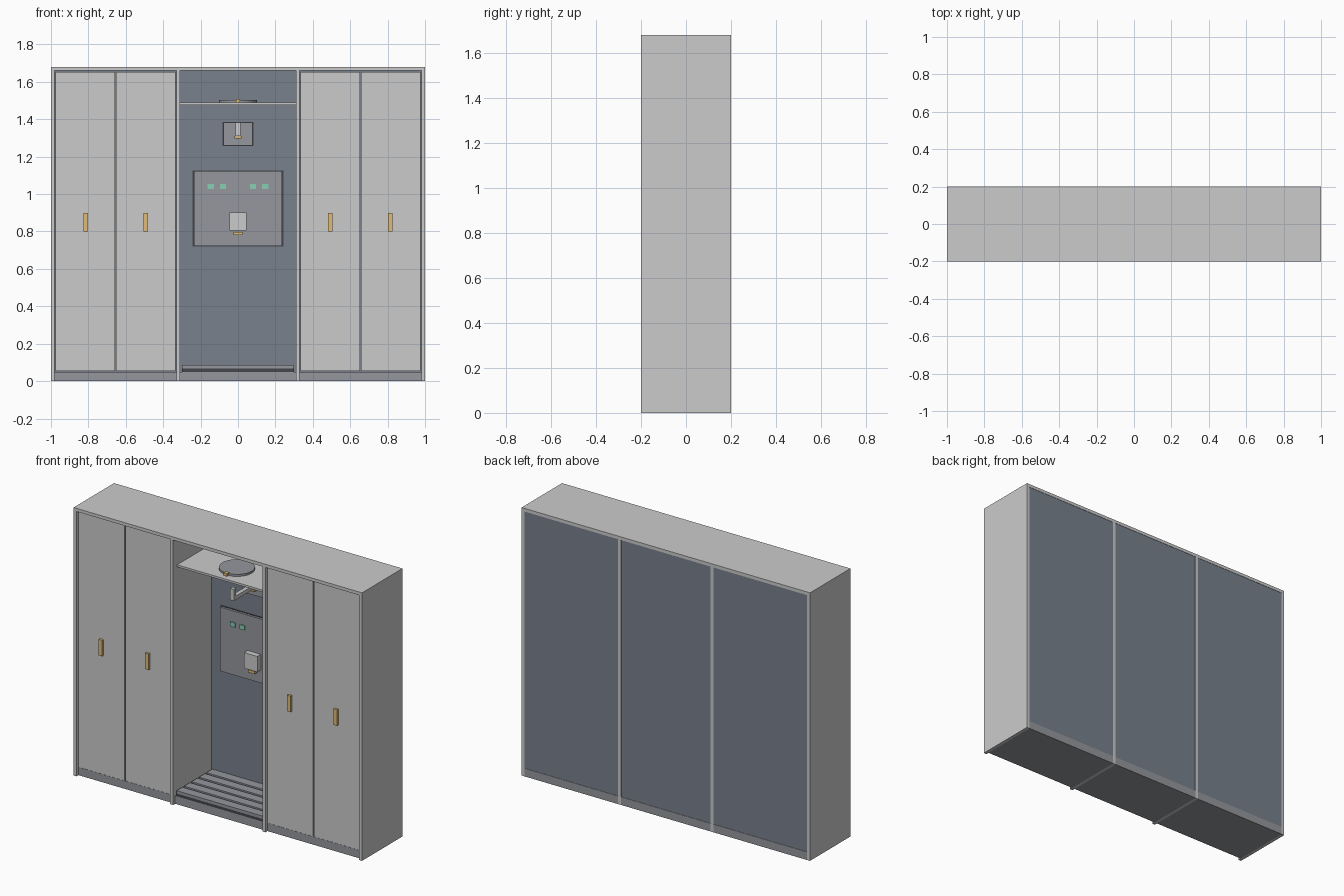
import bpy, bmesh

if "Cube" in bpy.data.objects:
    bpy.data.objects.remove(bpy.data.objects["Cube"])


def mat(name, r, g, b):
    m = bpy.data.materials.new(name)
    m.diffuse_color = (r, g, b, 1)
    m.use_nodes = True
    m.node_tree.nodes["Principled BSDF"].inputs["Base Color"].default_value = m.diffuse_color
    return m


SLATE = mat("slate", 0.19, 0.22, 0.27)
STEEL = mat("steel", 0.30, 0.31, 0.34)
DARK = mat("dark", 0.06, 0.06, 0.07)
LIGHT = mat("light", 0.75, 0.75, 0.76)
GOLD = mat("gold", 0.75, 0.50, 0.18)
GREEN = mat("green", 0.25, 0.62, 0.45)


def finish(name, bm, material):
    mesh = bpy.data.meshes.new(name)
    bm.to_mesh(mesh)
    bm.free()
    ob = bpy.data.objects.new(name, mesh)
    bpy.context.collection.objects.link(ob)
    if material:
        mesh.materials.append(material)
    return ob


def box(name, x, y, z, material=None):
    bm = bmesh.new()
    bmesh.ops.create_cube(bm, size=1)
    for v in bm.verts:
        for i, (lo, hi) in enumerate((x, y, z)):
            v.co[i] = hi if v.co[i] > 0 else lo
    return finish(name, bm, material)


def mirrored(name, x, y, z, material=None):
    box(name + "_right", x, y, z, material)
    box(name + "_left", (-x[1], -x[0]), y, z, material)


# Carcass: sides, dividers, top
mirrored("side_panel", (0.98, 1.0), (-0.2, 0.2), (0, 1.66))
mirrored("divider", (0.31, 0.33), (-0.2, 0.2), (0, 1.66))
box("top_panel", (-1, 1), (-0.2, 0.2), (1.66, 1.68))

# Plinth and back panels for each bay
mirrored("plinth", (0.33, 0.98), (-0.18, 0.2), (0, 0.05), STEEL)
box("plinth_centre", (-0.31, 0.31), (-0.18, 0.2), (0, 0.05), STEEL)
mirrored("back_panel", (0.33, 0.98), (0.18, 0.198), (0.05, 1.66), SLATE)
box("back_panel_centre", (-0.31, 0.31), (0.18, 0.198), (0.05, 1.66), SLATE)

# Locker doors and handles
for n, x0, x1, h in (("inner", 0.334, 0.651, 0.493), ("outer", 0.658, 0.975, 0.814)):
    mirrored(n + "_door", (x0, x1), (-0.186, -0.168), (0.054, 1.654))
    mirrored(n + "_handle", (h - 0.0125, h + 0.0125), (-0.2, -0.186), (0.8, 0.9), GOLD)

# Drain tray with slats
box("floor_tray", (-0.3, 0.3), (-0.18, 0.18), (0.05, 0.067), DARK)
for i in range(5):
    y = -0.18 + i * 0.074
    box(f"floor_slat_{i + 1}", (-0.3, 0.3), (y, y + 0.058), (0.067, 0.085), STEEL)

# Upper shelf with round plate and tab
box("upper_shelf", (-0.31, 0.31), (-0.16, 0.18), (1.477, 1.49), LIGHT)
bm = bmesh.new()
bmesh.ops.create_cone(bm, cap_ends=True, segments=32, radius1=0.102, radius2=0.102, depth=0.013)
disc = finish("round_plate", bm, STEEL)
disc.location = (0, -0.01, 1.4965)
box("round_plate_tab", (-0.012, 0.012), (-0.125, -0.1), (1.49, 1.507), GOLD)

# Hanging hook on its wall plate
box("hook_backing", (-0.083, 0.083), (0.172, 0.18), (1.258, 1.386), DARK)
box("hook_plate", (-0.078, 0.078), (0.158, 0.172), (1.26, 1.384), STEEL)
box("hook_arm", (-0.013, 0.013), (-0.06, 0.158), (1.311, 1.335), LIGHT)
box("hook_tip", (-0.013, 0.013), (-0.06, -0.036), (1.335, 1.384), LIGHT)
box("hook_accent", (-0.02, 0.02), (0.13, 0.158), (1.296, 1.31), GOLD)

# Control panel, buttons and dispenser
box("control_backing", (-0.243, 0.243), (0.174, 0.18), (0.72, 1.125), DARK)
box("control_panel", (-0.236, 0.236), (0.16, 0.174), (0.722, 1.123), STEEL)
for i, x in enumerate((0.08, 0.145)):
    mirrored(f"button_{i + 1}", (x - 0.017, x + 0.017), (0.152, 0.16), (1.026, 1.053), GREEN)
box("dispenser", (-0.046, 0.046), (0.125, 0.16), (0.804, 0.902), LIGHT)
box("dispenser_nozzle", (-0.023, 0.023), (0.132, 0.16), (0.782, 0.798), GOLD)
